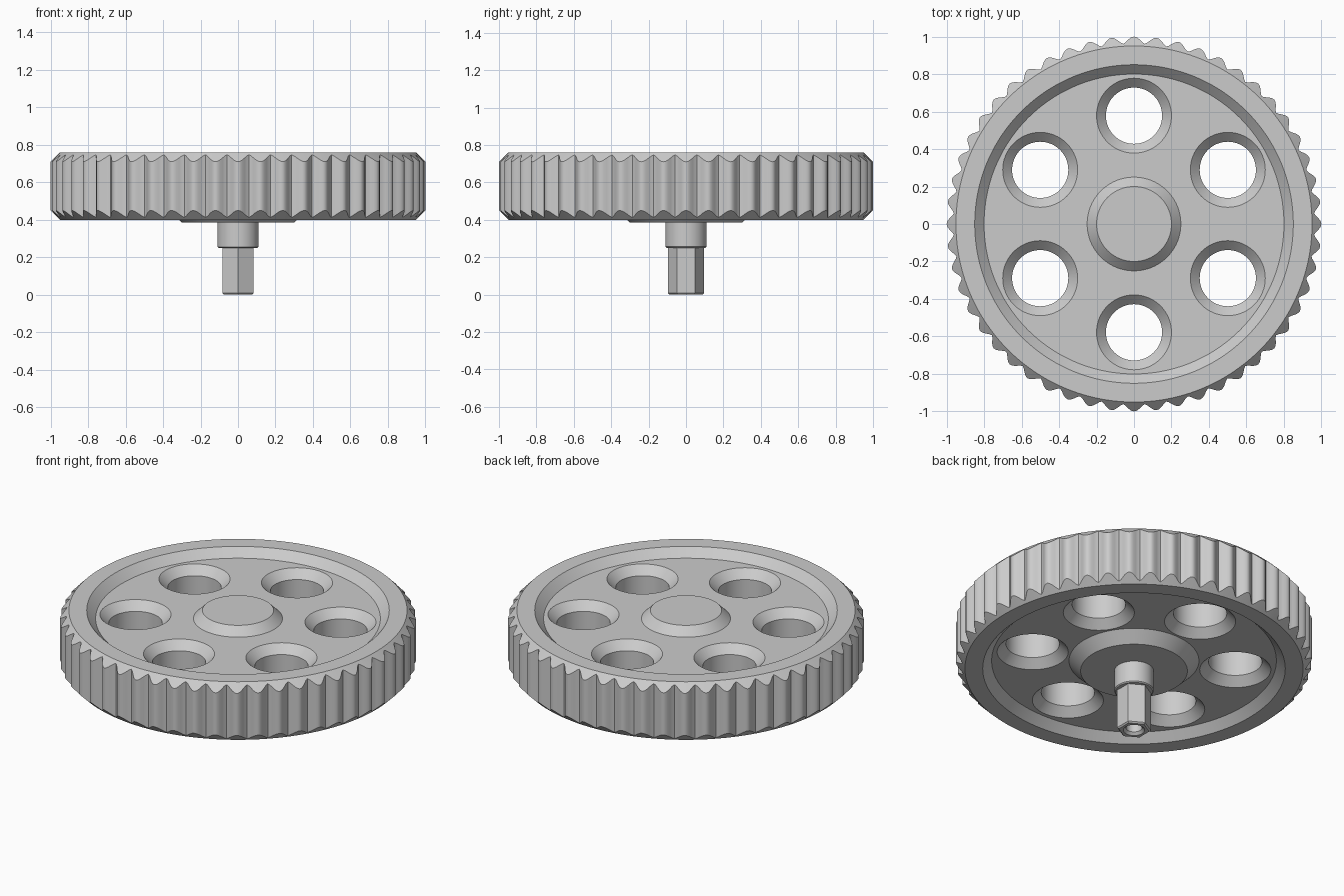
import bpy, bmesh, math

if "Cube" in bpy.data.objects:
    bpy.data.objects.remove(bpy.data.objects["Cube"])

LOBES = 52
grey = bpy.data.materials.new("light_grey")
grey.diffuse_color = (0.6, 0.6, 0.6, 1)
grey.use_nodes = True
grey.node_tree.nodes["Principled BSDF"].inputs["Base Color"].default_value = grey.diffuse_color


def lathe(name, profile, n):
    """Closed solid of revolution; profile(angle) gives (r, z), r = 0 only at the ends."""
    bm = bmesh.new()
    rows = []
    poles = {}
    for k in range(n):
        a = 2 * math.pi * k / n
        row = []
        for i, (r, z) in enumerate(profile(a)):
            if r == 0:
                if i not in poles:
                    poles[i] = bm.verts.new((0, 0, z))
                row.append(poles[i])
            else:
                row.append(bm.verts.new((r * math.cos(a), r * math.sin(a), z)))
        rows.append(row)
    for k in range(n):
        p, q = rows[k], rows[(k + 1) % n]
        for i in range(len(p) - 1):
            corners = list(dict.fromkeys((p[i], q[i], q[i + 1], p[i + 1])))
            bm.faces.new(corners)
    bmesh.ops.recalc_face_normals(bm, faces=bm.faces)
    mesh = bpy.data.meshes.new(name)
    bm.to_mesh(mesh)
    bm.free()
    mesh.materials.append(grey)
    ob = bpy.data.objects.new(name, mesh)
    bpy.context.collection.objects.link(ob)
    return ob


def smooth(ob):
    bpy.ops.object.select_all(action='DESELECT')
    ob.select_set(True)
    bpy.context.view_layer.objects.active = ob
    bpy.ops.object.shade_smooth_by_angle(angle=math.radians(32))


# Wheel body: dished disc, hub bosses, chamfered grip rim and round shaft collar
def wheel_profile(a):
    r = 0.963 + 0.037 * (0.5 + 0.5 * math.cos(LOBES * a)) ** 0.75
    c = r - 0.95
    return [(0, 0.76), (0.20, 0.76), (0.25, 0.71), (0.80, 0.71), (0.85, 0.76),
            (0.95, 0.76), (r, 0.76 - c), (r, 0.40 + c), (0.95, 0.40),
            (0.85, 0.40), (0.80, 0.45), (0.365, 0.45), (0.30, 0.385),
            (0.11, 0.385), (0.11, 0.256), (0.104, 0.25), (0, 0.25)]


wheel = lathe("handwheel", wheel_profile, LOBES * 10)

# Six through holes, countersunk on both sides
for i in range(6):
    a = math.radians(30 + 60 * i)
    cutter = lathe("hole_cutter", lambda _: [(0, 0.74), (0.23, 0.74), (0.15, 0.66),
                                             (0.15, 0.50), (0.23, 0.42), (0, 0.42)], 64)
    cutter.location = (0.578 * math.cos(a), 0.578 * math.sin(a), 0)
    cutter.hide_render = True
    cutter.hide_viewport = True
    mod = wheel.modifiers.new("hole", 'BOOLEAN')
    mod.operation = 'DIFFERENCE'
    mod.solver = 'EXACT'
    mod.object = cutter

# Bake the holes, then remove the cutters
bpy.context.view_layer.update()
deps = bpy.context.evaluated_depsgraph_get()
baked = bpy.data.meshes.new_from_object(wheel.evaluated_get(deps))
wheel.modifiers.clear()
wheel.data = baked
for ob in list(bpy.data.objects):
    if ob.name.startswith("hole_cutter"):
        bpy.data.objects.remove(ob)
smooth(wheel)


# Hexagonal shaft end with a countersunk centre bore
def hex_profile(a):
    h = 0.083 / math.cos((a + math.pi / 6) % (math.pi / 3) - math.pi / 6)
    return [(0, 0.26), (h, 0.26), (h, 0.008), (h - 0.008, 0), (0.06, 0),
            (0.045, 0.015), (0.045, 0.15), (0, 0.15)]


smooth(lathe("hex_shaft", hex_profile, 48))
